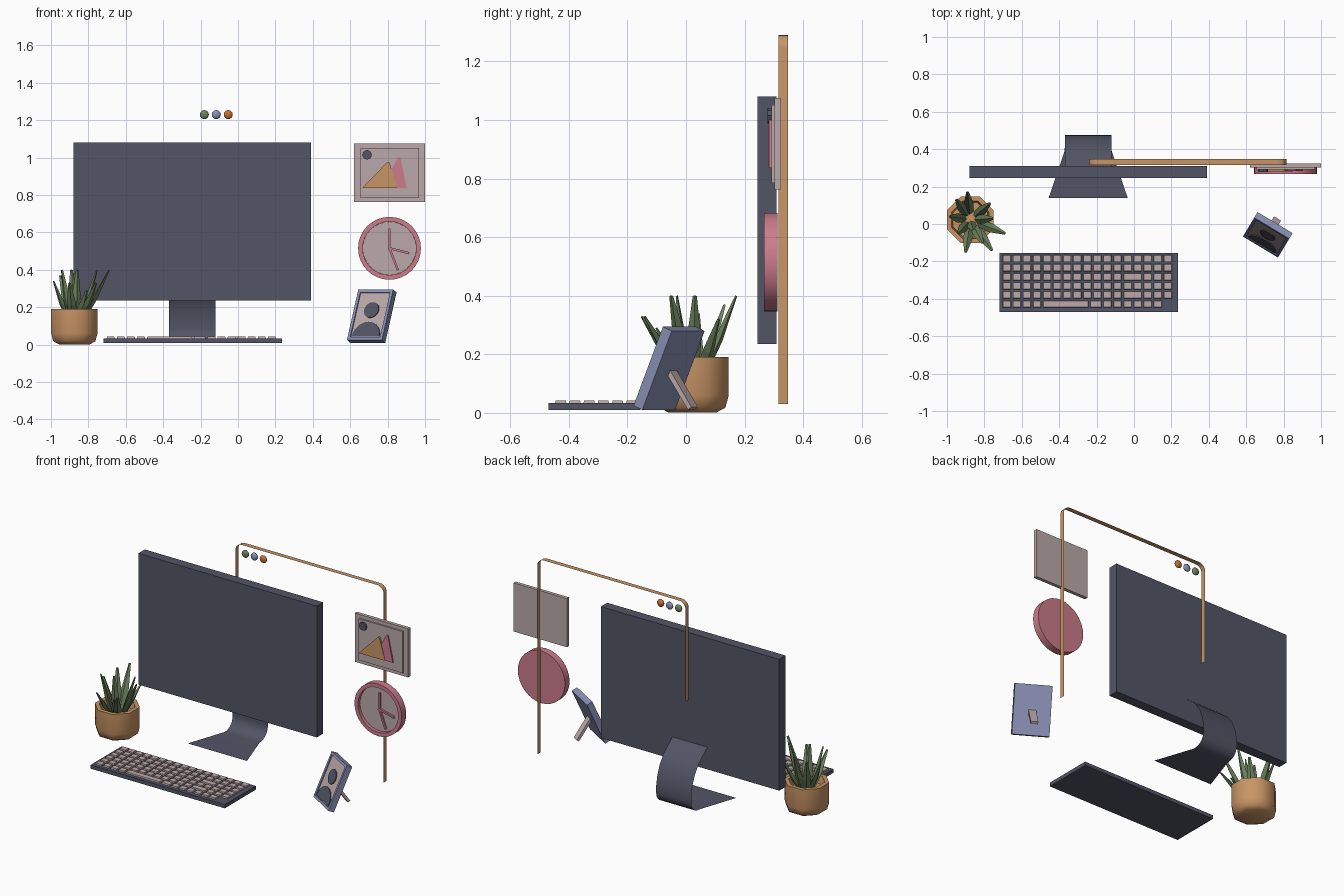
import bpy, bmesh
from math import sin, cos, pi, radians
from mathutils import Matrix, Vector

if "Cube" in bpy.data.objects:
    bpy.data.objects.remove(bpy.data.objects["Cube"])


def material(name, rgb):
    m = bpy.data.materials.new(name)
    m.diffuse_color = (*rgb, 1)
    m.use_nodes = True
    m.node_tree.nodes["Principled BSDF"].inputs["Base Color"].default_value = m.diffuse_color
    return m


NAVY = material("navy", (.085, .09, .13))
TAN = material("tan", (.58, .30, .13))
GREEN = material("green", (.15, .22, .11))
PINK = material("pink", (.60, .20, .26))
PALE = material("pale", (.50, .40, .40))
LILAC = material("lilac", (.25, .28, .46))
ORANGE = material("orange", (.55, .16, .03))


def finish(name, bm, mat, M=None, smooth=None, solid=True):
    if solid:
        bmesh.ops.recalc_face_normals(bm, faces=bm.faces)
    me = bpy.data.meshes.new(name)
    bm.to_mesh(me)
    bm.free()
    if M is not None:
        me.transform(M)
    me.materials.append(mat)
    ob = bpy.data.objects.new(name, me)
    bpy.context.collection.objects.link(ob)
    if smooth:
        bpy.context.view_layer.objects.active = ob
        bpy.ops.object.select_all(action='DESELECT')
        ob.select_set(True)
        bpy.ops.object.shade_smooth_by_angle(angle=radians(smooth))
    return ob


def add_box(bm, lo, hi, taper=0):
    vs = [bm.verts.new((x, y, z)) for z, t in ((lo[2], 0), (hi[2], taper))
          for x, y in ((lo[0] + t, lo[1] + t), (hi[0] - t, lo[1] + t),
                       (hi[0] - t, hi[1] - t), (lo[0] + t, hi[1] - t))]
    for f in ((3, 2, 1, 0), (4, 5, 6, 7), (0, 1, 5, 4), (1, 2, 6, 5), (2, 3, 7, 6), (3, 0, 4, 7)):
        bm.faces.new([vs[i] for i in f])


def box(name, lo, hi, mat, M=None):
    bm = bmesh.new()
    add_box(bm, lo, hi)
    return finish(name, bm, mat, M)


def prism(name, pts, y0, y1, mat, M=None):
    """Extrude an x-z outline from y0 to y1."""
    bm = bmesh.new()
    a, b = ([bm.verts.new((x, y, z)) for x, z in pts] for y in (y0, y1))
    bm.faces.new(a)
    bm.faces.new(b[::-1])
    for i in range(len(pts)):
        j = (i + 1) % len(pts)
        bm.faces.new((a[i], b[i], b[j], a[j]))
    return finish(name, bm, mat, M)


def arc(cx, cz, r, a0, a1, n):
    return [(cx + r * cos(radians(a0 + (a1 - a0) * i / n)),
             cz + r * sin(radians(a0 + (a1 - a0) * i / n))) for i in range(n + 1)]


def disc(cx, cz, r, n):
    return arc(cx, cz, r, 0, 360, n)[:-1]


def lathe(name, profile, n, mat, M, smooth):
    bm = bmesh.new()
    vs = [bm.verts.new((r, 0, h)) for r, h in profile]
    es = [bm.edges.new(p) for p in zip(vs, vs[1:])]
    bmesh.ops.spin(bm, geom=vs + es, cent=(0, 0, 0), axis=(0, 0, 1), angle=2 * pi,
                   steps=n, use_duplicate=False)
    bmesh.ops.remove_doubles(bm, verts=bm.verts, dist=1e-5)
    return finish(name, bm, mat, M, smooth)


def ribbon(name, pairs, mat, smooth):
    """Sheet without thickness through pairs of edge points."""
    bm = bmesh.new()
    rows = [[bm.verts.new(p) for p in pr] for pr in pairs]
    for p, q in zip(rows, rows[1:]):
        bm.faces.new((p[0], p[1], q[1], q[0]))
    return finish(name, bm, mat, None, smooth, False)


# Monitor and its bent sheet stand
box("monitor", (-.88, .245, .235), (.39, .309, 1.08), NAVY)
stand = [(.14, .01, .211), (.39, .01, .126)]
stand += [(y, z, .125) for y, z in arc(.40, .085, .075, -80, 0, 6)]
stand += [(y, z, .125) for y, z in ((.474, .13), (.463, .19), (.438, .25), (.395, .31), (.309, .378))]
ribbon("monitor_stand", [((-.245 - w, y, z), (-.245 + w, y, z)) for y, z, w in stand], NAVY, 40)

# Keyboard with six rows of keys
box("keyboard_base", (-.72, -.47, .01), (.235, -.155, .034), NAVY)
bm = bmesh.new()
X0, PITCH, ROW, GAP = -.702, .0538, .0485, .010
layouts = [[1] * 17, [1] * 13 + [1] * 4, [1] * 12 + [2, 1, 1, 1], [1] * 17,
           [1] * 12 + [2, 1, 1, 1], [1] * 4 + [4.7, 1.3, 1, 1, 1, 1, 1, 1]]
for r, widths in enumerate(layouts):
    x, y = X0, -.166 - r * ROW
    for w in widths:
        x2 = x + w * PITCH
        add_box(bm, (x, y - ROW + GAP, .033), (x2 - GAP, y, .043), .002)
        x = x2
finish("keyboard_keys", bm, PALE)

# Octagonal plant pot
lathe("plant_pot", [(0, .002), (.09, .002), (.122, .018), (.134, .06), (.134, .19),
                    (.108, .19), (.1, .14), (0, .14)], 8, TAN,
      Matrix.Translation((-.875, .022, 0)) @ Matrix.Rotation(pi / 8, 4, 'Z'), 50)

# Succulent leaves: ridged spikes from the pot centre to each tip
tips = [(-.89, .17, .40), (-.69, -.05, .40), (-.76, -.14, .33), (-.90, -.15, .33),
        (-.985, .04, .34), (-.77, .11, .32), (-.95, .13, .37), (-.94, -.05, .40),
        (-.755, .03, .40), (-.86, -.03, .40), (-.81, -.10, .29)]
bm = bmesh.new()
for t in tips:
    tip = Vector(t)
    base = Vector((-.875, .022, .13)).lerp(Vector((tip.x, tip.y, .13)), .22)
    axis = (tip - base).normalized()
    out = Vector((tip.x + .875, tip.y - .022, 0)).normalized()
    side = axis.cross(out).normalized()
    up = side.cross(axis)
    rings = []
    for f, w in ((0, .020), (.45, .025), (1, .007)):
        c = base.lerp(tip, f)
        rings.append([bm.verts.new(c + side * a * w + up * b * w)
                      for a, b in ((1, .25), (0, .75), (-1, .25), (0, -.35))])
    for p, q in zip(rings, rings[1:]):
        for i in range(4):
            bm.faces.new((p[i], p[(i + 1) % 4], q[(i + 1) % 4], q[i]))
    bm.faces.new(rings[0])
    bm.faces.new(rings[-1])
finish("plant_leaves", bm, GREEN)

# Arched hanging strip
path = [(-.24, .65)] + arc(-.195, 1.245, .045, 180, 90, 6) + arc(.77, 1.245, .045, 90, 0, 6) + [(.815, .03)]
ribbon("hanging_strip", [((x, .316, z), (x, .348, z)) for x, z in path], TAN, 40)

# Three flattened beads
for i, mat in enumerate((GREEN, LILAC, ORANGE)):
    bm = bmesh.new()
    bmesh.ops.create_uvsphere(bm, u_segments=16, v_segments=8, radius=.024)
    finish(f"bead_{i + 1}", bm, mat, Matrix.Translation((-.18 + .064 * i, .332, 1.23))
           @ Matrix.Diagonal((1, .6, 1, 1)), 60)

# Landscape picture
box("picture_frame", (.62, .302, .762), (1, .324, 1.075), PALE)
box("picture_panel", (.655, .292, .785), (.968, .303, 1.052), PALE)
prism("picture_sun", disc(.69, 1.015, .026, 8), .279, .293, NAVY)
prism("picture_hill_back", [(.77, .837), (.903, .837), (.868, 1.0), (.86, 1.004), (.852, .996)], .284, .293, PINK)
prism("picture_hill_front", [(.663, .837), (.85, .837), (.81, .973), (.803, .978), (.795, .973)], .281, .293, TAN)

# Round clock
clock_at = Matrix.Translation((.81, .313, .515)) @ Matrix.Rotation(pi / 2, 4, 'X')
lathe("clock_body", [(0, 0), (.168, 0), (.168, .046), (.143, .046), (.143, .016), (0, .016)],
      32, PINK, clock_at, 30)
prism("clock_face", disc(.81, .515, .1425, 32), .287, .298, PALE)
for n, (ang, ln) in enumerate(((90, .105), (-14, .108), (-69, .125))):
    u = Vector((cos(radians(ang)), sin(radians(ang))))
    v = Vector((-u.y, u.x)) * .006
    c = Vector((.81, .515))
    prism(f"clock_hand_{n + 1}", [tuple(p) for p in (c - v - u * .008, c + u * ln - v, c + u * ln + v, c + v - u * .008)],
          .276, .288, PINK)

# Leaning portrait frame, built upright then turned and tilted
YAW = Matrix.Translation((.676, -.123, .025)) @ Matrix.Rotation(radians(-31), 4, 'Z')
LEAN = YAW @ Matrix.Rotation(radians(-23.5), 4, 'X')
W, L, T, B = .109, .294, .038, .016
box("portrait_back", (-W, .01, 0), (W, T, L), LILAC, LEAN)
for s, name in ((-1, "left"), (1, "right")):
    a, b = sorted((s * W, s * (W - B)))
    box(f"portrait_side_{name}", (a, 0, 0), (b, .0101, L), LILAC, LEAN)
for z, name in ((0, "bottom"), (L - B, "top")):
    box(f"portrait_rail_{name}", (-W + B, 0, z), (W - B, .0101, z + B), LILAC, LEAN)
box("portrait_panel", (-W + B, .007, B), (W - B, .0105, L - B), PALE, LEAN)
prism("portrait_head", disc(0, .176, .045, 20), .001, .008, NAVY, LEAN)
prism("portrait_shoulders", arc(0, .022, .085, 0, 180, 16), .001, .008, NAVY, LEAN)

# Prop leg behind the portrait
prop = YAW @ Matrix.Rotation(pi / 2, 4, 'Z')
prism("portrait_prop", [(.075, .115), (.09, .125), (.178, -.005), (.164, -.014)], -.022, .022, PALE, prop)
